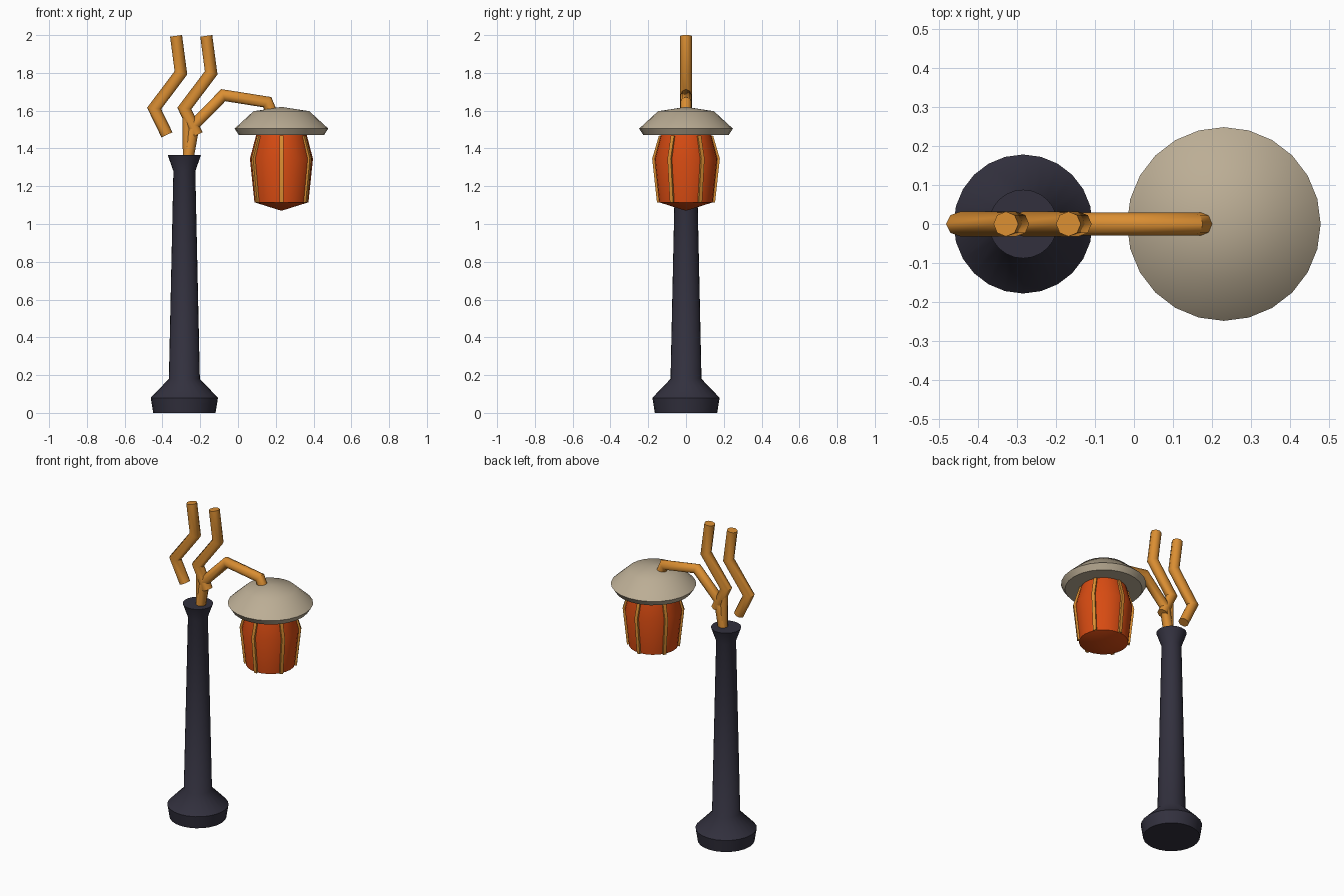
import bpy
import bmesh
from math import sin, cos, pi, radians
from mathutils import Vector, Matrix

default = bpy.data.objects.get("Cube")
if default:
    bpy.data.objects.remove(default, do_unlink=True)


def material(name, r, g, b):
    m = bpy.data.materials.new(name)
    m.use_nodes = True
    m.diffuse_color = (r, g, b, 1)
    bsdf = next(n for n in m.node_tree.nodes if n.type == "BSDF_PRINCIPLED")
    bsdf.inputs["Base Color"].default_value = (r, g, b, 1)
    return m


DARK = material("dark slate", 0.032, 0.030, 0.048)
WOOD = material("golden wood", 0.70, 0.27, 0.032)
PAPER = material("orange paper", 0.68, 0.07, 0.006)
STRAW = material("pale straw", 0.50, 0.42, 0.30)


def finish(name, bm, mat):
    bmesh.ops.recalc_face_normals(bm, faces=bm.faces)
    mesh = bpy.data.meshes.new(name)
    bm.to_mesh(mesh)
    bm.free()
    mesh.materials.append(mat)
    ob = bpy.data.objects.new(name, mesh)
    bpy.context.collection.objects.link(ob)
    bpy.ops.object.select_all(action="DESELECT")
    ob.select_set(True)
    bpy.context.view_layer.objects.active = ob
    bpy.ops.object.shade_smooth_by_angle(angle=radians(50))
    return ob


def skin(bm, rings):
    for a, b in zip(rings, rings[1:]):
        n = max(len(a), len(b))
        for i in range(n):
            j = (i + 1) % n
            corners = [a[i % len(a)], a[j % len(a)], b[j % len(b)], b[i % len(b)]]
            bm.faces.new(list(dict.fromkeys(corners)))
    for ring in (rings[0], rings[-1]):
        if len(ring) > 2:
            bm.faces.new(ring)


def lathe(name, profile, x, mat, sides=24):
    """Turn (radius, height) points around a vertical axis; radius 0 is a tip."""
    bm = bmesh.new()
    rings = []
    for r, z in profile:
        count = sides if r > 0 else 1
        rings.append([bm.verts.new((x + r * sin(2 * pi * i / sides),
                                    r * cos(2 * pi * i / sides), z))
                      for i in range(count)])
    skin(bm, rings)
    return finish(name, bm, mat)


def sweep(name, path, radius, mat, sides=8, phase=0, centre_x=0, turn=0):
    """Mitred tube along (distance, height) points in a vertical plane."""
    bm = bmesh.new()
    pts = [Vector((u, 0, z)) for u, z in path]
    side = Vector((0, 1, 0))
    rings = []
    for i, p in enumerate(pts):
        before = (p - pts[max(i - 1, 0)]).normalized()
        after = (pts[min(i + 1, len(pts) - 1)] - p).normalized()
        along = (before + after).normalized()
        leg = after if after.length else before
        normal = along.cross(side) / max(along.dot(leg), 0.5)
        ring = []
        for k in range(sides):
            a = 2 * pi * k / sides + phase
            ring.append(bm.verts.new(p + radius * (normal * cos(a) + side * sin(a))))
        rings.append(ring)
    skin(bm, rings)
    place = Matrix.Translation((centre_x, 0, 0)) @ Matrix.Rotation(turn, 4, "Z")
    bm.transform(place)
    return finish(name, bm, mat)


# Post with flared foot and collar
POST_X, LAMP_X = -0.284, 0.23
lathe("post", [(0.165, 0), (0.178, 0.08), (0.082, 0.18), (0.058, 1.28), (0.088, 1.365)],
      POST_X, DARK)

# Crooked branches above the post
BRANCH = 0.032
crook = [(-0.328, 1.996), (-0.302, 1.80), (-0.444, 1.612), (-0.376, 1.472)]
sweep("left_branch", crook, BRANCH, WOOD)
sweep("right_branch", [(x + 0.16, z) for x, z in crook], BRANCH, WOOD)
sweep("stem", [(-0.268, 1.33), (-0.270, 1.60)], 0.024, WOOD)
sweep("lamp_arm", [(-0.268, 1.33), (-0.233, 1.525), (-0.078, 1.682),
                   (0.155, 1.645), (0.178, 1.59)], 0.030, WOOD)

# Wide shade over the lantern
lathe("lantern_shade", [(0, 1.47), (0.225, 1.47), (0.248, 1.505), (0.148, 1.597), (0, 1.62)],
      LAMP_X, STRAW)

# Lantern body with six ribs
lathe("lantern_body", [(0.133, 1.475), (0.167, 1.345), (0.143, 1.115), (0, 1.07)],
      LAMP_X, PAPER)
for n in range(6):
    sweep("lantern_rib_%d" % (n + 1), [(0.134, 1.465), (0.169, 1.345), (0.144, 1.115)],
          0.014, WOOD, sides=4, phase=pi / 4, centre_x=LAMP_X, turn=pi / 2 + n * pi / 3)
